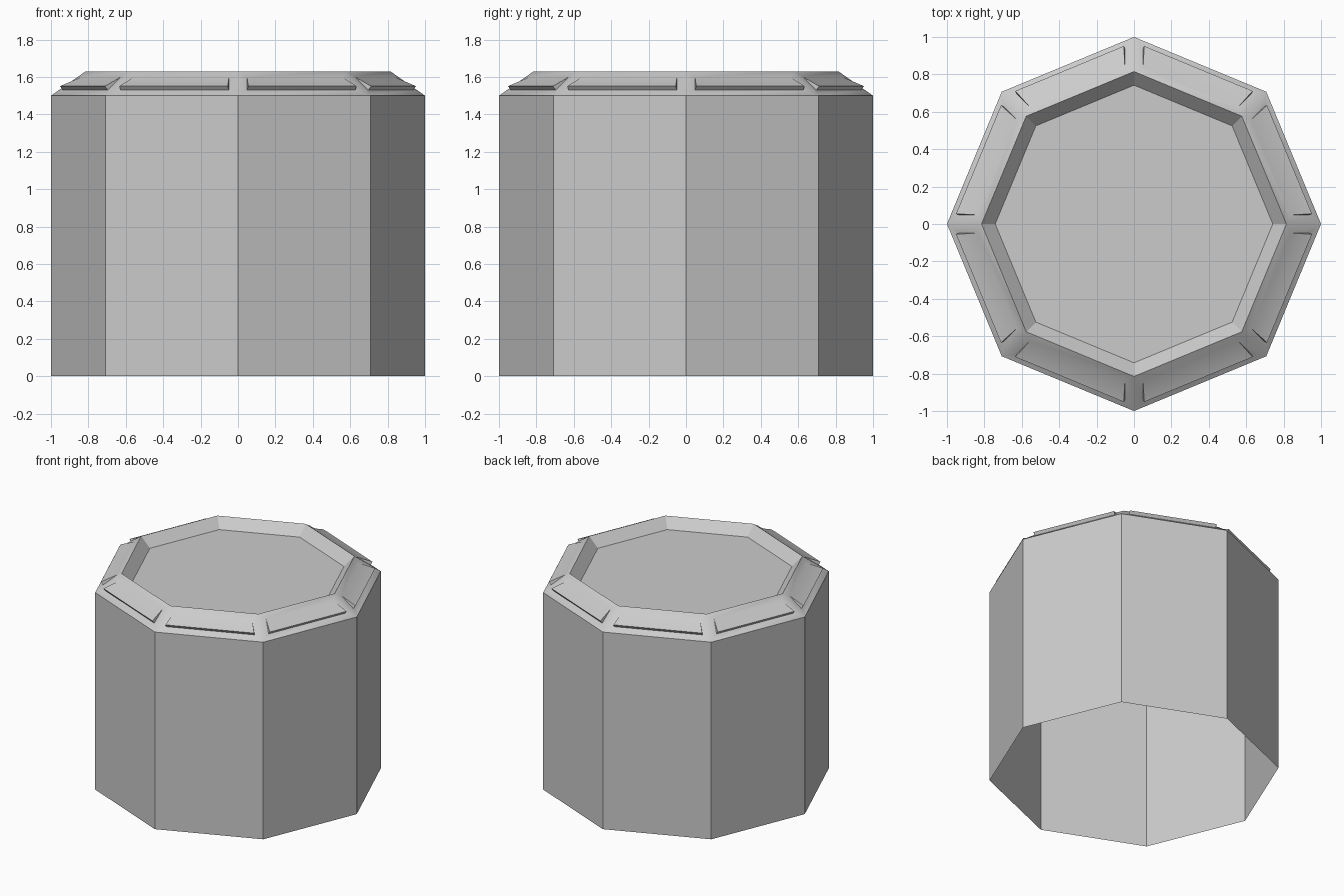
import bpy, bmesh
from math import cos, sin, tau

if "Cube" in bpy.data.objects:
    bpy.data.objects.remove(bpy.data.objects["Cube"])

SIDES = 8
# (radius, height) of each octagonal ring: open foot, shoulder, rim, recessed floor
PROFILE = [(1.0, 0.0), (1.0, 1.5), (0.815, 1.63), (0.742, 1.557)]

bm = bmesh.new()
rings = [[bm.verts.new((r * cos(tau * i / SIDES), r * sin(tau * i / SIDES), z))
          for i in range(SIDES)] for r, z in PROFILE]


def bridge(low, high):
    return [bm.faces.new((low[i], low[(i + 1) % SIDES], high[(i + 1) % SIDES], high[i]))
            for i in range(SIDES)]


# Outer wall, sloped rim, inner wall and floor
bridge(rings[0], rings[1])
slopes = bridge(rings[1], rings[2])
bridge(rings[2], rings[3])
bm.faces.new(rings[3])
bm.normal_update()

# Wedge panels: inset each slope and lift its lower edge
bmesh.ops.inset_individual(bm, faces=slopes, thickness=0.05, use_even_offset=True)
bm.normal_update()
panels = bmesh.ops.extrude_discrete_faces(bm, faces=slopes)["faces"]
for face in panels:
    normal = face.normal.copy()
    middle = face.calc_center_median().z
    for v in face.verts:
        if v.co.z < middle:
            v.co += normal * 0.026
bmesh.ops.remove_doubles(bm, verts=bm.verts[:], dist=0.0005)
bm.normal_update()

mesh = bpy.data.meshes.new("octagonal_tower")
bm.to_mesh(mesh)
bm.free()
tower = bpy.data.objects.new("octagonal_tower", mesh)
bpy.context.collection.objects.link(tower)
bpy.context.view_layer.objects.active = tower
tower.select_set(True)
bpy.ops.object.shade_smooth_by_angle(angle=0.5236)
